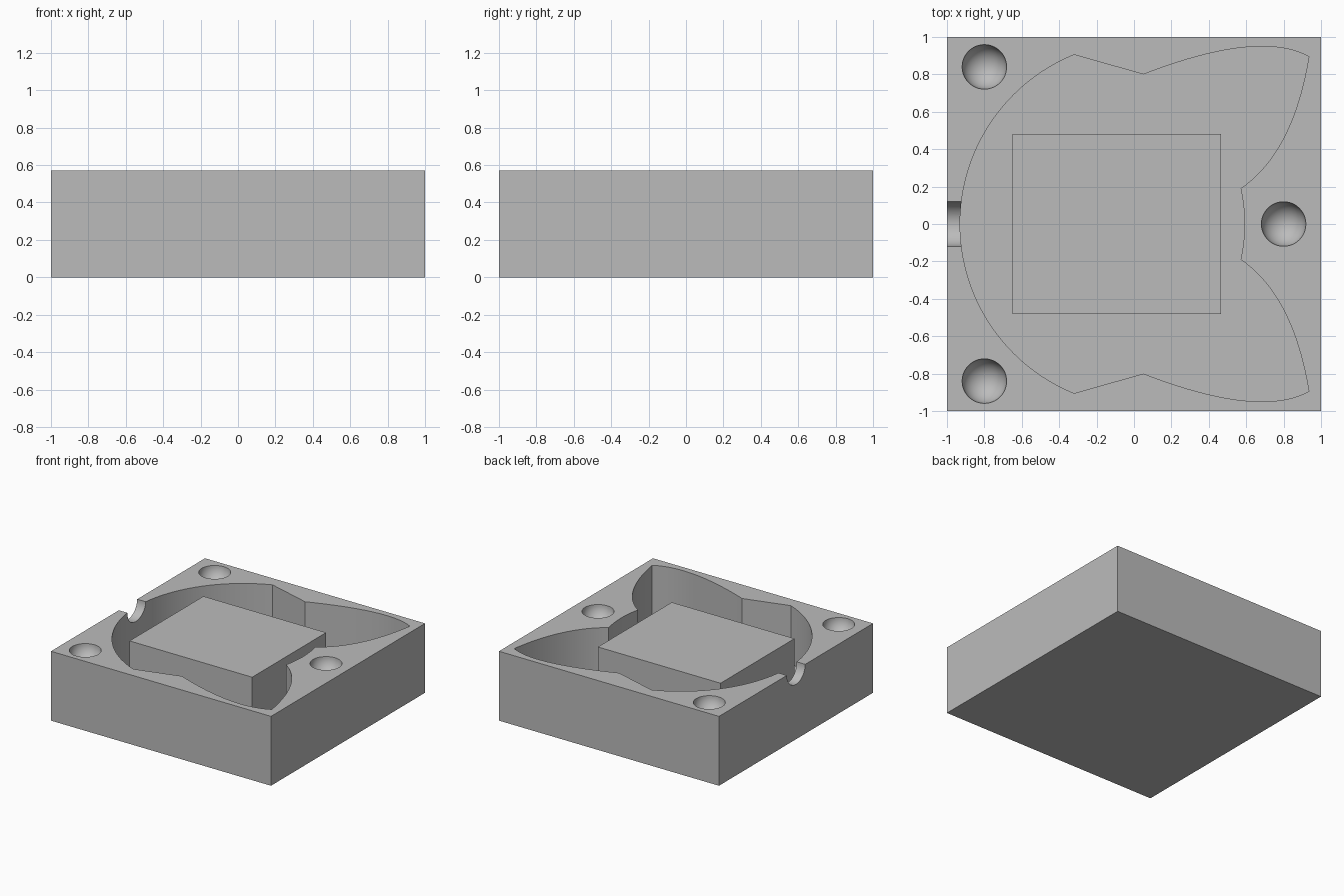
import bpy, bmesh, math
from mathutils import Vector, Matrix

cube = bpy.data.objects.get("Cube")
if cube:
    bpy.data.objects.remove(cube, do_unlink=True)

TOP, FLOOR, RADIUS = 0.57, 0.1, 0.119

grey = bpy.data.materials.new("plain grey")
grey.use_nodes = True
colour = (0.5, 0.5, 0.5, 1)
grey.diffuse_color = colour
grey.node_tree.nodes["Principled BSDF"].inputs["Base Color"].default_value = colour


def add(name, bm):
    bmesh.ops.recalc_face_normals(bm, faces=bm.faces)
    mesh = bpy.data.meshes.new(name)
    bm.to_mesh(mesh)
    bm.free()
    mesh.materials.append(grey)
    ob = bpy.data.objects.new(name, mesh)
    bpy.context.collection.objects.link(ob)
    return ob


def box(name, x0, x1, y, z0, z1):
    bm = bmesh.new()
    move = Matrix.Translation(((x0 + x1) / 2, 0, (z0 + z1) / 2))
    size = Matrix.Diagonal((x1 - x0, 2 * y, z1 - z0, 1))
    bmesh.ops.create_cube(bm, size=1, matrix=move @ size)
    return add(name, bm)


def bezier(a, b, c, n):
    a, b, c = Vector(a), Vector(b), Vector(c)
    return [a * (1 - t) ** 2 + b * 2 * t * (1 - t) + c * t * t
            for t in (i / n for i in range(n + 1))]


def cut(target, cutter):
    mod = target.modifiers.new("cut", "BOOLEAN")
    mod.operation, mod.solver, mod.object = "DIFFERENCE", "EXACT", cutter
    bpy.context.view_layer.objects.active = target
    bpy.ops.object.modifier_apply(modifier=mod.name)
    bpy.data.objects.remove(cutter, do_unlink=True)


# Fish-shaped outline: round head, gill corner, fin and tail, mirrored in y
head = [Vector((0.046 - 0.976 * math.cos(a), 0.976 * math.sin(a)))
        for a in (math.radians(68) * i / 24 for i in range(25))]
fin = bezier((0.05, 0.8), (0.67, 1.04), (0.935, 0.895), 20)
tail = bezier((0.935, 0.895), (0.85, 0.38), (0.57, 0.19), 20)[1:]
notch = bezier((0.57, 0.19), (0.59, 0.1), (0.592, 0), 6)[1:]
half = head + fin + tail + notch
outline = half + [Vector((p.x, -p.y)) for p in reversed(half[1:-1])]

# Mould block with its deep cavity
block = box("mould_block", -1, 1, 1, 0, TOP)
bm = bmesh.new()
face = bm.faces.new([bm.verts.new((p.x, p.y, FLOOR)) for p in outline])
side = bmesh.ops.extrude_face_region(bm, geom=[face])["geom"]
bmesh.ops.translate(bm, vec=(0, 0, 1),
                    verts=[v for v in side if isinstance(v, bmesh.types.BMVert)])
cut(block, add("cavity_cutter", bm))

# Round pouring channel through the head side
bm = bmesh.new()
place = Matrix.Translation((-1, 0, TOP)) @ Matrix.Rotation(math.pi / 2, 4, "Y")
bmesh.ops.create_cone(bm, cap_ends=True, segments=48, radius1=RADIUS,
                      radius2=RADIUS, depth=0.4, matrix=place)
cut(block, add("channel_cutter", bm))

# Hemispherical locating sockets
for x, y in ((-0.8, 0.84), (-0.8, -0.84), (0.8, 0)):
    bm = bmesh.new()
    bmesh.ops.create_uvsphere(bm, u_segments=48, v_segments=24, radius=RADIUS,
                              matrix=Matrix.Translation((x, y, TOP)))
    cut(block, add("socket_cutter", bm))

# Raised core standing on the cavity floor
core = box("raised_core", -0.65, 0.465, 0.48, FLOOR, TOP - 0.02)

bpy.ops.object.select_all(action="DESELECT")
block.select_set(True)
bpy.context.view_layer.objects.active = block
bpy.ops.object.shade_smooth_by_angle(angle=math.radians(25))
